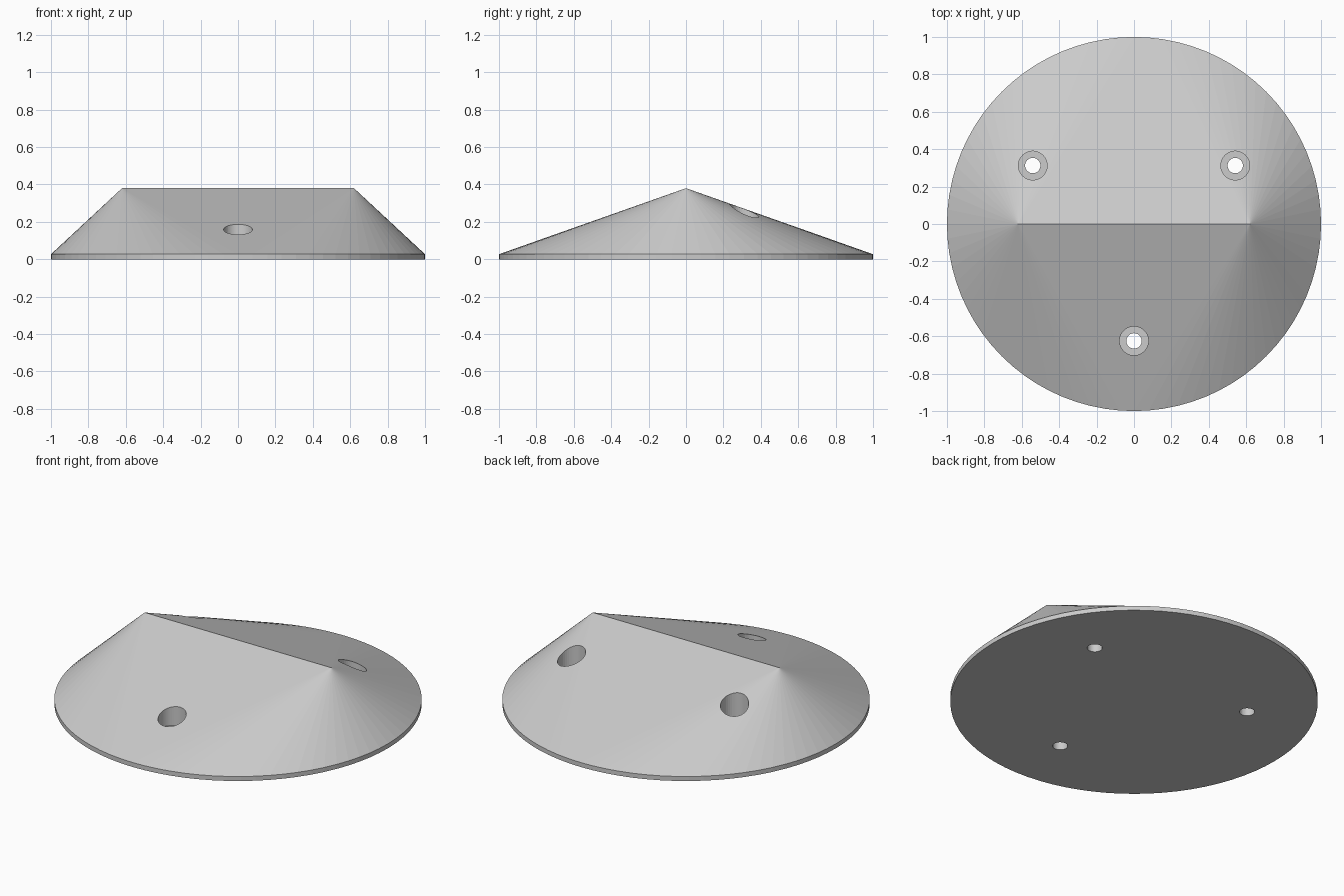
import bpy, bmesh
from math import cos, sin, pi, radians

SEGMENTS = 80
RIDGE_X, RIDGE_Z, RIM_Z = 0.62, 0.38, 0.027
HOLE_RING, BORE_FLOOR = 0.625, 0.07

cube = bpy.data.objects.get("Cube")
if cube:
    bpy.data.objects.remove(cube, do_unlink=True)

grey = bpy.data.materials.new("light grey")
grey.use_nodes = True
grey.diffuse_color = (0.6, 0.6, 0.6, 1)
grey.node_tree.nodes["Principled BSDF"].inputs["Base Color"].default_value = (0.6, 0.6, 0.6, 1)

# Round base rising to a straight ridge
bm = bmesh.new()
ring = [(cos(2 * pi * i / SEGMENTS), sin(2 * pi * i / SEGMENTS)) for i in range(SEGMENTS)]
low = [bm.verts.new((x, y, 0)) for x, y in ring]
rim = [bm.verts.new((x, y, RIM_Z)) for x, y in ring]
left = bm.verts.new((RIDGE_X, 0, RIDGE_Z))
right = bm.verts.new((-RIDGE_X, 0, RIDGE_Z))
bm.faces.new(low[::-1])
for i in range(SEGMENTS):
    j = (i + 1) % SEGMENTS
    bm.faces.new((low[i], low[j], rim[j], rim[i]))
    apex = left if ring[i][0] + ring[j][0] > 0 else right
    bm.faces.new((rim[i], rim[j], apex))
bm.faces.new((rim[SEGMENTS // 4], right, left))
bm.faces.new((rim[3 * SEGMENTS // 4], left, right))
bmesh.ops.recalc_face_normals(bm, faces=bm.faces)
mesh = bpy.data.meshes.new("ridged_disc")
bm.to_mesh(mesh)
bm.free()
body = bpy.data.objects.new("ridged_disc", mesh)
bpy.context.collection.objects.link(body)
mesh.materials.append(grey)


def drill(x, y, radius, bottom):
    """Cut a vertical round hole from above down to the given height."""
    bpy.ops.mesh.primitive_cylinder_add(vertices=40, radius=radius, depth=1,
                                        location=(x, y, bottom + 0.5))
    cutter = bpy.context.object
    cutter.name = "hole_cutter"
    cutter.hide_render = True
    cutter.data.materials.append(grey)
    bpy.context.view_layer.objects.active = body
    mod = body.modifiers.new("hole", "BOOLEAN")
    mod.operation, mod.solver, mod.object = "DIFFERENCE", "EXACT", cutter
    bpy.ops.object.modifier_apply(modifier=mod.name)
    bpy.data.objects.remove(cutter, do_unlink=True)


# Three counterbored screw holes
for angle in (30, 150, 270):
    hx, hy = HOLE_RING * cos(radians(angle)), HOLE_RING * sin(radians(angle))
    drill(hx, hy, 0.077, BORE_FLOOR)
    drill(hx, hy, 0.041, -0.2)
